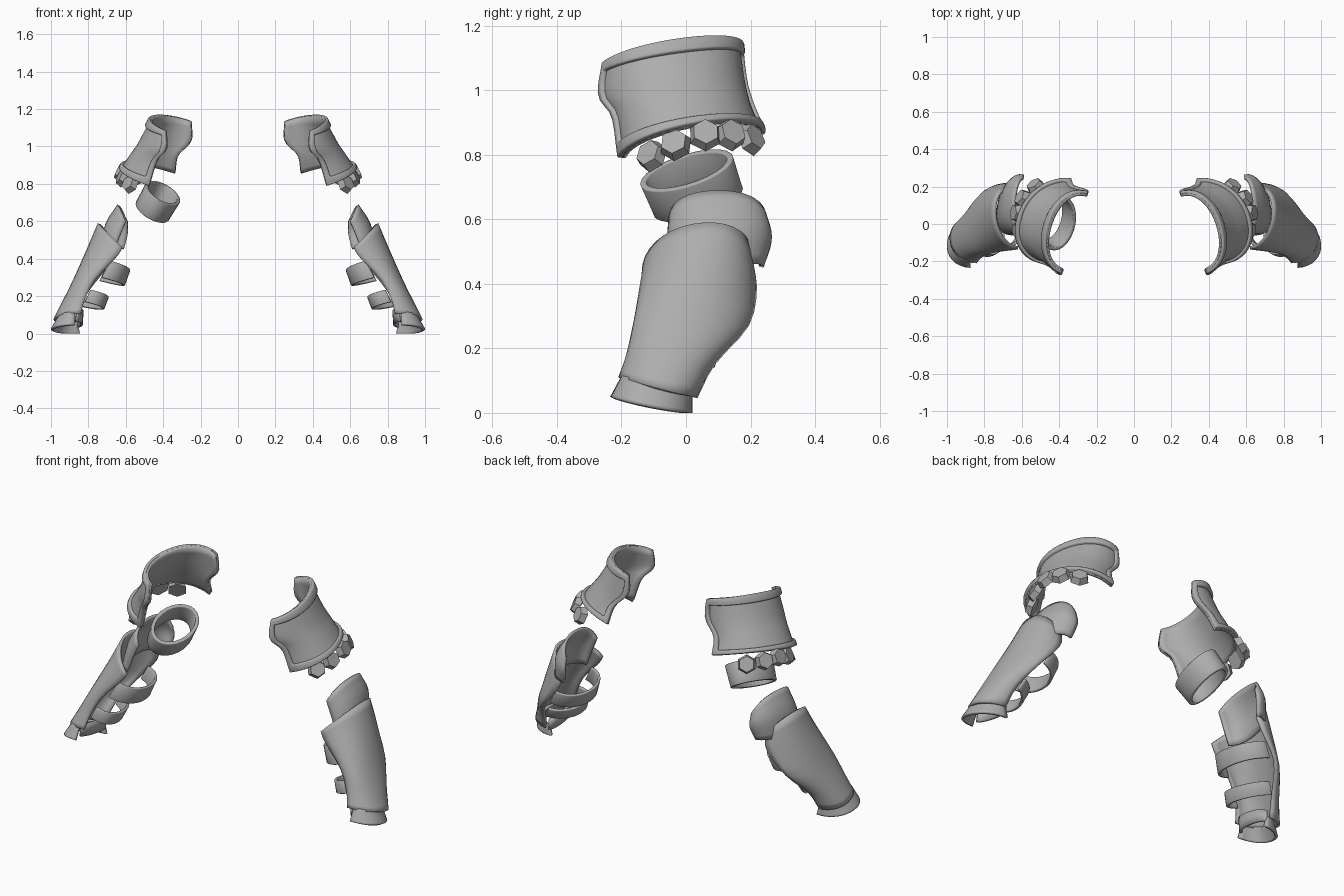
import bpy, bmesh, math
from mathutils import Vector, Matrix

if "Cube" in bpy.data.objects:
    bpy.data.objects.remove(bpy.data.objects["Cube"])

steel = bpy.data.materials.new("plain_grey")
steel.use_nodes = True
GREY = (0.42, 0.42, 0.42, 1)
steel.diffuse_color = GREY
steel.node_tree.nodes["Principled BSDF"].inputs["Base Color"].default_value = GREY


def finish(name, bm, thick=0, offset=-1, bevel=0, mirror=True, angle=40):
    me = bpy.data.meshes.new(name)
    bm.to_mesh(me)
    bm.free()
    ob = bpy.data.objects.new(name, me)
    bpy.context.collection.objects.link(ob)
    me.materials.append(steel)
    bpy.ops.object.select_all(action='DESELECT')
    ob.select_set(True)
    bpy.context.view_layer.objects.active = ob
    bpy.ops.object.shade_smooth_by_angle(angle=math.radians(angle))
    if thick:
        m = ob.modifiers.new("thickness", 'SOLIDIFY')
        m.thickness, m.offset = thick, offset
    if bevel:
        m = ob.modifiers.new("soft_edge", 'BEVEL')
        m.width, m.segments = bevel, 2
    if mirror:
        ob.modifiers.new("other_side", 'MIRROR').use_mirror_merge = False
    return ob


def spline(pts, t):
    """Catmull-Rom point at t in 0..1."""
    s = t * (len(pts) - 1)
    i = min(int(s), len(pts) - 2)
    u = s - i
    b, c = pts[i], pts[i + 1]
    a = pts[i - 1] if i else 2 * b - c
    d = pts[i + 2] if i + 2 < len(pts) else 2 * c - b
    return b + u / 2 * ((c - a) + u * ((2 * a - 5 * b + 4 * c - d)
                        + u * (3 * b - a - 3 * c + d)))


def shell(rows, across=16, down=8, border=False, power=0.95):
    """Curved plate; each row is an arc given by its start, crest and end."""
    first, crest, last = [[Vector(r[k]) for r in rows] for k in range(3)]
    bm = bmesh.new()
    grid = []
    for i in range(down + 1):
        f, o, b = [spline(p, i / down) for p in (first, crest, last)]
        mid, line = (f + b) / 2, []
        for j in range(across + 1):
            a = math.pi * (j / across - 0.5)
            c, s = max(math.cos(a), 0) ** power, math.sin(a)
            s = math.copysign(abs(s) ** power, s)
            line.append(bm.verts.new(mid + (o - mid) * c + (b - f) / 2 * s))
        grid.append(line)
    for i in range(down):
        for j in range(across):
            if border and 0 < i < down - 1 and 0 < j < across - 1:
                continue
            bm.faces.new((grid[i][j], grid[i + 1][j],
                          grid[i + 1][j + 1], grid[i][j + 1]))
    loose = [v for v in bm.verts if not v.link_faces]
    bmesh.ops.delete(bm, geom=loose, context='VERTS')
    return bm


# Shoulder plate with a raised rim
shoulder = [((.385, -.25, 1.085), (.45, .0, 1.16), (.25, .16, 1.135)),
            ((.385, -.262, .985), (.52, .02, 1.03), (.25, .17, 1.03)),
            ((.435, -.22, .92), (.565, .03, .965), (.32, .195, .95)),
            ((.475, -.20, .79), (.615, .04, .895), (.335, .235, .86))]
finish("shoulder_plate", shell(shoulder, 24, 10), 0.015)
finish("shoulder_rim", shell(shoulder, 24, 10, True), 0.028, 0, 0.006, angle=60)

# Row of six-sided scales hanging under the shoulder rim
bm = bmesh.new()
for x, y, z, turn in [(.58, -.11, .80, -40), (.62, -.035, .835, -15),
                      (.63, .06, .865, 5), (.60, .14, .865, 30), (.53, .205, .85, 55)]:
    place = (Matrix.Translation((x, y, z)) @ Matrix.Rotation(math.radians(turn), 4, 'Z')
             @ Matrix.Rotation(math.radians(65), 4, 'Y')
             @ Matrix.Rotation(math.radians(30), 4, 'Z'))
    bmesh.ops.create_cone(bm, cap_ends=True, segments=6, radius1=.052,
                          radius2=.042, depth=.035, matrix=place)
finish("shoulder_scales", bm, angle=20)

# Elbow guard tucked into the forearm plate
finish("elbow_guard", shell([
    ((.60, -.055, .60), (.645, .10, .69), (.588, .25, .60)),
    ((.635, -.06, .52), (.705, .12, .59), (.59, .265, .53)),
    ((.67, -.06, .43), (.73, .11, .46), (.61, .24, .45))], power=.88), 0.015)

# Forearm plate, open on the inner side
finish("forearm_plate", shell([
    ((.62, -.135, .46), (.75, .055, .59), (.64, .20, .48)),
    ((.65, -.14, .41), (.805, .03, .46), (.67, .22, .39)),
    ((.76, -.155, .29), (.885, -.025, .28), (.77, .195, .27)),
    ((.82, -.185, .18), (.945, -.065, .16), (.84, .09, .15)),
    ((.84, -.21, .11), (.985, -.09, .08), (.87, .035, .045))], 16, 12), 0.015)

# Wrist band, outer and inner halves
finish("wrist_band", shell([
    ((.875, -.20, .115), (.96, -.09, .09), (.86, .02, .06)),
    ((.875, -.235, .05), (1.0, -.10, .02), (.845, .02, .0))]), 0.015)
finish("wrist_lining", shell([
    ((.86, .02, .09), (.825, -.09, .12), (.86, -.20, .13)),
    ((.86, .02, .03), (.83, -.10, .05), (.87, -.20, .06))], 12, 2), 0.012)

# Straps round the inner forearm
finish("upper_strap", shell([
    ((.70, .195, .36), (.575, .03, .34), (.68, -.12, .39)),
    ((.74, .185, .28), (.605, .01, .255), (.73, -.14, .30))], 16, 2), 0.015, bevel=.004)
finish("lower_strap", shell([
    ((.80, .11, .20), (.69, -.06, .195), (.79, -.16, .235)),
    ((.83, .09, .14), (.715, -.08, .13), (.82, -.17, .17))], 16, 2), 0.015, bevel=.004)

# Upper arm ring, worn on one side only
axis = Vector((.46, -.3, .8)).normalized()
wide = Vector((0, 1, 0))
wide = (wide - axis * wide.dot(axis)).normalized()
thin = wide.cross(axis)
bm = bmesh.new()
loops = []
for h, k in [(-.06, .96), (-.02, .97), (.06, 1.0)]:
    loops.append([bm.verts.new(Vector((-.43, .02, .703)) + axis * h
                  + k * (wide * .152 * math.cos(a) + thin * .105 * math.sin(a)))
                  for a in (math.tau * n / 24 for n in range(24))])
for low, high in zip(loops, loops[1:]):
    for n in range(24):
        m = (n + 1) % 24
        bm.faces.new((low[n], low[m], high[m], high[n]))
bmesh.ops.recalc_face_normals(bm, faces=bm.faces)
finish("upper_arm_ring", bm, 0.02, bevel=.004, mirror=False)
